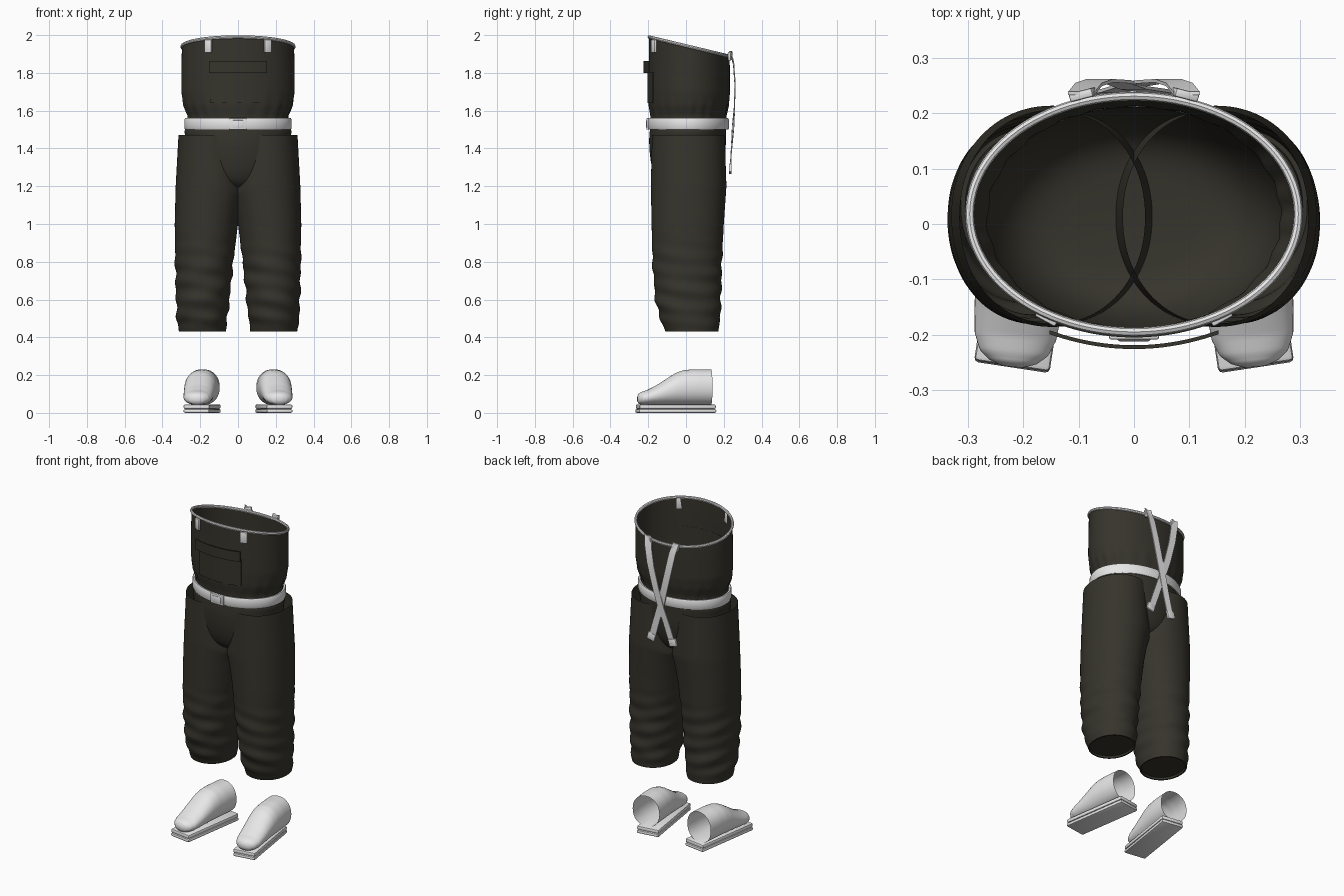
import bpy, bmesh, math
from mathutils import Matrix, Vector

if "Cube" in bpy.data.objects:
    bpy.data.objects.remove(bpy.data.objects["Cube"])

def material(name, rgb):
    m = bpy.data.materials.new(name)
    m.diffuse_color = (*rgb, 1)
    m.use_nodes = True
    m.node_tree.nodes["Principled BSDF"].inputs["Base Color"].default_value = m.diffuse_color
    return m

OLIVE = material("dark olive cloth", (0.036, 0.034, 0.025))
WHITE = material("light grey", (0.8, 0.8, 0.8))

def finish(name, bm, mat, angle=40):
    bmesh.ops.remove_doubles(bm, verts=bm.verts, dist=1e-5)
    bmesh.ops.recalc_face_normals(bm, faces=bm.faces)
    me = bpy.data.meshes.new(name)
    bm.to_mesh(me)
    bm.free()
    me.materials.append(mat)
    ob = bpy.data.objects.new(name, me)
    bpy.context.collection.objects.link(ob)
    bpy.ops.object.select_all(action='DESELECT')
    ob.select_set(True)
    bpy.context.view_layer.objects.active = ob
    bpy.ops.object.shade_smooth_by_angle(angle=math.radians(angle))
    return ob

def loft(name, rows, mat, caps=(), angle=40):
    """Skin closed rows of points; caps lists the row indexes to fill."""
    bm = bmesh.new()
    vs = [[bm.verts.new(p) for p in row] for row in rows]
    n = len(rows[0])
    for r0, r1 in zip(vs, vs[1:]):
        for j in range(n):
            bm.faces.new((r0[j], r0[(j + 1) % n], r1[(j + 1) % n], r1[j]))
    for c in caps:
        bm.faces.new(vs[c])
    return finish(name, bm, mat, angle)

def box(name, size, loc, mat, rot=(0, 0, 0), bevel=0.004):
    bm = bmesh.new()
    bmesh.ops.create_cube(bm, size=1)
    bmesh.ops.scale(bm, vec=size, verts=bm.verts)
    bmesh.ops.bevel(bm, geom=bm.edges[:], offset=bevel, segments=2, affect='EDGES', profile=0.5)
    ob = finish(name, bm, mat)
    ob.location, ob.rotation_euler = loc, rot
    return ob

def interp(table, z):
    """Read a table of (key, values...) sorted by falling key."""
    if z >= table[0][0]:
        return table[0][1:]
    for a, b in zip(table, table[1:]):
        if z >= b[0]:
            t = (a[0] - z) / (a[0] - b[0])
            return [u + (v - u) * t for u, v in zip(a[1:], b[1:])]
    return table[-1][1:]

def sup(t, e):
    return math.copysign(abs(t) ** e, t)

N = 96
ANG = [2 * math.pi * i / N for i in range(N)]

# Bib: rx, ry, centre y by height, gathered at the belt, with a slanted top edge
BIB = [(1.94, .297, .213, .018), (1.85, .299, .214, .018), (1.70, .300, .216, .016),
       (1.63, .289, .212, .014), (1.57, .264, .20, .012), (1.53, .270, .200, .012),
       (1.49, .284, .202, .01), (1.45, .276, .203, .008)]

def bib_point(a, z):
    rx, ry, yc = interp(BIB, z)
    k = 1 + 0.013 * math.sin(22 * a + math.sin(3 * a)) * math.exp(-((z - 1.60) / .05) ** 2)
    rim = 1.939 - 0.051 * math.sin(a)
    if z > 1.62:
        z = 1.62 + (z - 1.62) * (rim - 1.62) / 0.32
    return (rx * k * math.cos(a), yc + ry * k * math.sin(a), z)

rows = [[bib_point(a, 1.94 - 0.49 * i / 36) for a in ANG] for i in range(37)]
# Rounded seat closing the bib between the legs
for i in range(1, 15):
    k = i / 14 * math.pi / 2
    f = max(math.cos(k), 0) ** 0.4 if i < 14 else 0.02
    rows.append([(.276 * math.cos(a) * f, .008 + .203 * math.sin(a) * f,
                  1.45 - .265 * math.sin(k)) for a in ANG])
loft("bib_and_seat", rows, OLIVE, caps=(50,))

# White piping around the top edge
rows = []
for a in ANG:
    p, out = Vector(bib_point(a, 1.94)), Vector((math.cos(a), math.sin(a), 0))
    rows.append([p + out * 0.008 * math.cos(b) + Vector((0, 0, 0.009 * math.sin(b)))
                 for b in [j * math.pi / 4 for j in range(8)]])
loft("top_piping", rows + [rows[0]], WHITE)

# Belt and buckle
prof = [(-.008, 1.503), (.003, 1.500), (.007, 1.508), (.007, 1.552), (.003, 1.560), (-.008, 1.557)]
loft("belt", [[((.277 + d) * math.cos(a), .012 + (.208 + d) * math.sin(a), z) for a in ANG]
              for d, z in prof + prof[:1]], WHITE)
box("buckle_frame", (.09, .012, .062), (0, -.203, 1.53), WHITE)
box("buckle_plate", (.06, .012, .04), (0, -.206, 1.53), WHITE)

# Legs: inner x, outer x, front y, back y by height
LEG = [(1.47, -.02, .315, -.180, .205), (1.2, -.035, .330, -.186, .214), (1.0, .0, .335, -.182, .2),
       (.8, .025, .333, -.178, .19), (.6, .045, .328, -.163, .185), (.5, .056, .324, -.138, .18),
       (.43, .065, .313, -.108, .172)]

def leg_point(s, a, z, inset=0, lift=0):
    xi, xo, yf, yb = interp(LEG, z)
    # cloth creases towards the ankle
    w = max(0, min(1, (0.95 - z) / 0.2)) * min(1, (z - .43) / .06)
    w *= 0.0035 * (math.sin(z * 68 + 2 * math.sin(a + s)) + 0.7 * math.sin(z * 41 + 3 * a))
    x = (xi + xo) / 2 + ((xo - xi) / 2 + w - inset) * sup(math.cos(a), 0.96)
    y = (yf + yb) / 2 + ((yb - yf) / 2 + w - inset) * sup(math.sin(a), 0.96)
    # top edge dips towards the crotch
    dip = 0.14 * max(0, 1 - max(x, 0) / 0.09) * max(0, (z - 1.1) / 0.37)
    return (s * x, y, z - dip + lift)

for s, side in ((-1, "left"), (1, "right")):
    rows = [[leg_point(s, a, 1.47 - 1.04 * i / 80) for a in ANG] for i in range(81)]
    rows += [[leg_point(s, a, .43, .008) for a in ANG],
             [leg_point(s, a, .43, .010, .012) for a in ANG]]
    loft(side + "_leg", rows, OLIVE, caps=(82,))

    # Front strap clip over the piping
    box(side + "_front_clip", (.042, .014, .068), (s * .158, -.170, 1.942), WHITE, (0, 0, s * .5))

    # Crossed back strap with end tabs
    path = [(.095, .236, 1.91), (.082, .252, 1.85), (.062, .259, 1.75), (.03, .257, 1.62),
            (0, .249 + s * .003, 1.51), (-.035, .241, 1.40), (-.072, .234, 1.28)]
    rows = [[(s * x + u * .024, y + v * .003, z + s * u * .007)
             for u, v in ((-1, -1), (1, -1), (1, 1), (-1, 1))] for x, y, z in path]
    loft(side + "_back_strap", rows, WHITE, caps=(0, 6))
    box(side + "_strap_top_clip", (.044, .016, .045), (s * .092, .234, 1.89), WHITE, (0, s * .2, -s * .25))
    box(side + "_strap_end_tab", (.052, .014, .045), (-s * .073, .234, 1.292), WHITE, (0, s * .25, 0))

    # Shoe sole in two layers, toes turned out
    for part, z, h, l in (("outsole", .010, .02, .415), ("midsole", .033, .024, .41)):
        box(f"{side}_{part}", (.138, l, h), (s * .19, -.054, z), WHITE, (0, 0, s * .15), .008)

    # Shoe upper: half width, bottom, top along its length, open at the heel
    SHOE = [(.187, .086, .042, .23), (.10, .088, .042, .231), (.04, .087, .042, .226),
            (.0, .085, .042, .212), (-.05, .082, .042, .18), (-.10, .079, .042, .148),
            (-.15, .074, .042, .122), (-.18, .062, .043, .112), (-.197, .042, .048, .102),
            (-.205, .018, .062, .086)]
    turn = Matrix.Translation((s * .2, -.054, 0)) @ Matrix.Rotation(s * .095, 4, 'Z')
    rows = []
    for i in range(46):
        y = .187 - .392 * (1 - (1 - i / 45) ** 1.4)
        w, z0, z1 = interp(SHOE, y)
        rows.append([turn @ Vector((w * sup(math.cos(a), .92), y,
                     (z0 + z1) / 2 + (z1 - z0) / 2 * sup(math.sin(a), .95))) for a in ANG[::2]])
    loft(side + "_shoe_upper", rows, WHITE, caps=(45,))

# Chest pocket and flap as curved plates
def plate(name, half, z0, z1, front, thick):
    rows = []
    for i in range(25):
        x = half * (i / 12 - 1)
        y = front(x)
        rows.append([(x, y, z0), (x, y, z1), (x, y + thick, z1), (x, y + thick, z0)])
    loft(name, rows, OLIVE, caps=(0, 24))

plate("chest_pocket", .145, 1.64, 1.805,
      lambda x: .012 - .217 * math.sqrt(1 - (x / .300) ** 2), .008)
plate("pocket_flap", .153, 1.80, 1.862, lambda x: -.226 + .027 * (x / .153) ** 2, .007)
